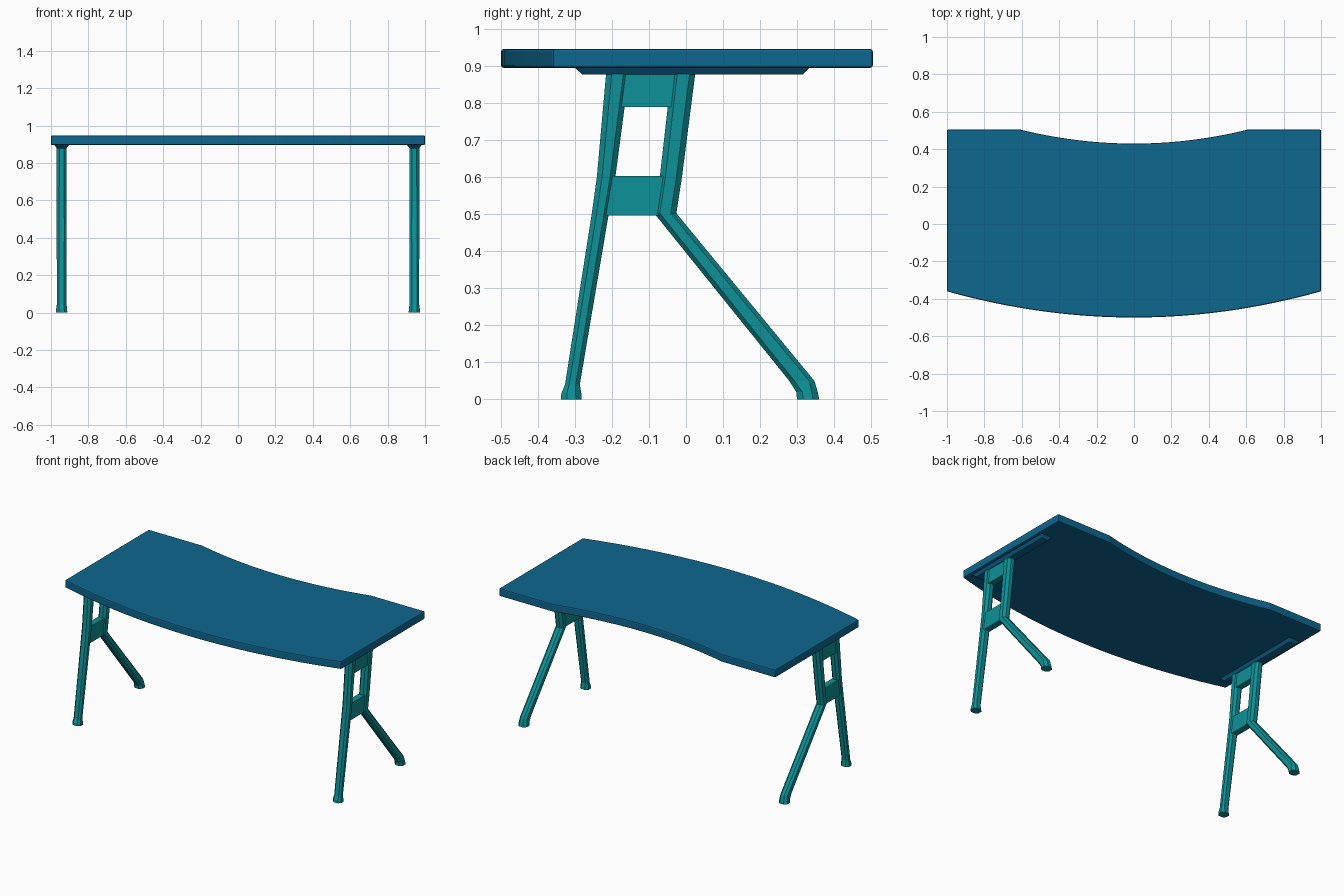
import bpy
import bmesh
import math

cube = bpy.data.objects.get("Cube")
if cube:
    bpy.data.objects.remove(cube, do_unlink=True)


def make_material(name, colour):
    mat = bpy.data.materials.new(name)
    mat.use_nodes = True
    mat.diffuse_color = (*colour, 1)
    bsdf = next(n for n in mat.node_tree.nodes if n.type == 'BSDF_PRINCIPLED')
    bsdf.inputs["Base Color"].default_value = (*colour, 1)
    return mat


BLUE = make_material("deep blue", (0.004, 0.135, 0.275))
TEAL = make_material("teal", (0.004, 0.285, 0.31))


def loft(name, rings, mat, bevel=0):
    """Skin a list of equal-sized point rings and cap both ends."""
    bm = bmesh.new()
    loops = [[bm.verts.new(p) for p in ring] for ring in rings]
    for a, b in zip(loops, loops[1:]):
        for i in range(len(a)):
            j = (i + 1) % len(a)
            bm.faces.new((a[i], a[j], b[j], b[i]))
    bm.faces.new(loops[0])
    bm.faces.new(loops[-1])
    bmesh.ops.recalc_face_normals(bm, faces=bm.faces)
    mesh = bpy.data.meshes.new(name)
    bm.to_mesh(mesh)
    bm.free()
    mesh.materials.append(mat)
    obj = bpy.data.objects.new(name, mesh)
    bpy.context.collection.objects.link(obj)
    if bevel:
        mod = obj.modifiers.new("soft edge", 'BEVEL')
        mod.width = bevel
        mod.segments = 2
        mod.limit_method = 'ANGLE'
        mod.angle_limit = math.radians(40)
    return obj


def section(x, y, z, wx, wy, cut=0.28):
    """Horizontal rectangle with chamfered corners."""
    hx, hy = wx / 2, wy / 2
    c = cut * min(wx, wy)
    corners = [(hx, hy - c), (hx - c, hy), (c - hx, hy), (-hx, hy - c),
               (-hx, c - hy), (c - hx, -hy), (hx - c, -hy), (hx, c - hy)]
    return [(x + u, y + v, z) for u, v in corners]


def outline(z):
    """Bowed front edge and hollowed back edge of the tabletop."""
    pts = []
    steps = 24
    for i in range(steps + 1):
        x = -1 + 2 * i / steps
        pts.append((x, -0.5 + 0.14 * abs(x) ** 2, z))
    pts.append((1, 0.505, z))
    for i in range(steps + 1):
        x = 0.61 - 1.22 * i / steps
        pts.append((x, 0.43 + 0.075 * (x / 0.61) ** 2, z))
    pts.append((-1, 0.505, z))
    return pts


loft("tabletop", [outline(0.896), outline(0.947)], BLUE, bevel=0.007)

# Leg paths: y, z, width in x, width in y, from the floor up
FRONT_LEG = [(-0.31, 0, 0.062, 0.056), (-0.31, 0.016, 0.058, 0.054),
             (-0.307, 0.04, 0.05, 0.04), (-0.232, 0.5, 0.054, 0.046),
             (-0.216, 0.6, 0.054, 0.05), (-0.185, 0.88, 0.054, 0.062)]
BACK_LEG = [(0.33, 0, 0.062, 0.06), (0.327, 0.02, 0.058, 0.058),
            (0.313, 0.05, 0.05, 0.068), (-0.056, 0.503, 0.054, 0.06),
            (-0.041, 0.6, 0.054, 0.06), (-0.007, 0.88, 0.054, 0.064)]
# Crossbar ends: y from, y to, z
BARS = {"lower_crossbar": [(-0.225, -0.07, 0.497), (-0.212, -0.048, 0.604)],
        "upper_crossbar": [(-0.195, -0.025, 0.79), (-0.185, -0.015, 0.88)]}

for side, s in (("left", 1), ("right", -1)):
    x = 0.943 * s
    for part, path in (("front_leg", FRONT_LEG), ("back_leg", BACK_LEG)):
        loft(f"{side}_{part}",
             [section(x, y, z, wx, wy) for y, z, wx, wy in path], TEAL)
    for part, ends in BARS.items():
        loft(f"{side}_{part}",
             [section(x, (a + b) / 2, z, 0.042, b - a, 0.05)
              for a, b, z in ends], TEAL)
    # Mounting rail with sloping ends under the tabletop
    rail = [(-0.28, 0.316, 0.878, 0.05), (-0.305, 0.338, 0.9, 0.084)]
    loft(f"{side}_rail",
         [section(x, (a + b) / 2, z, w, b - a, 0.08) for a, b, z, w in rail],
         BLUE)
